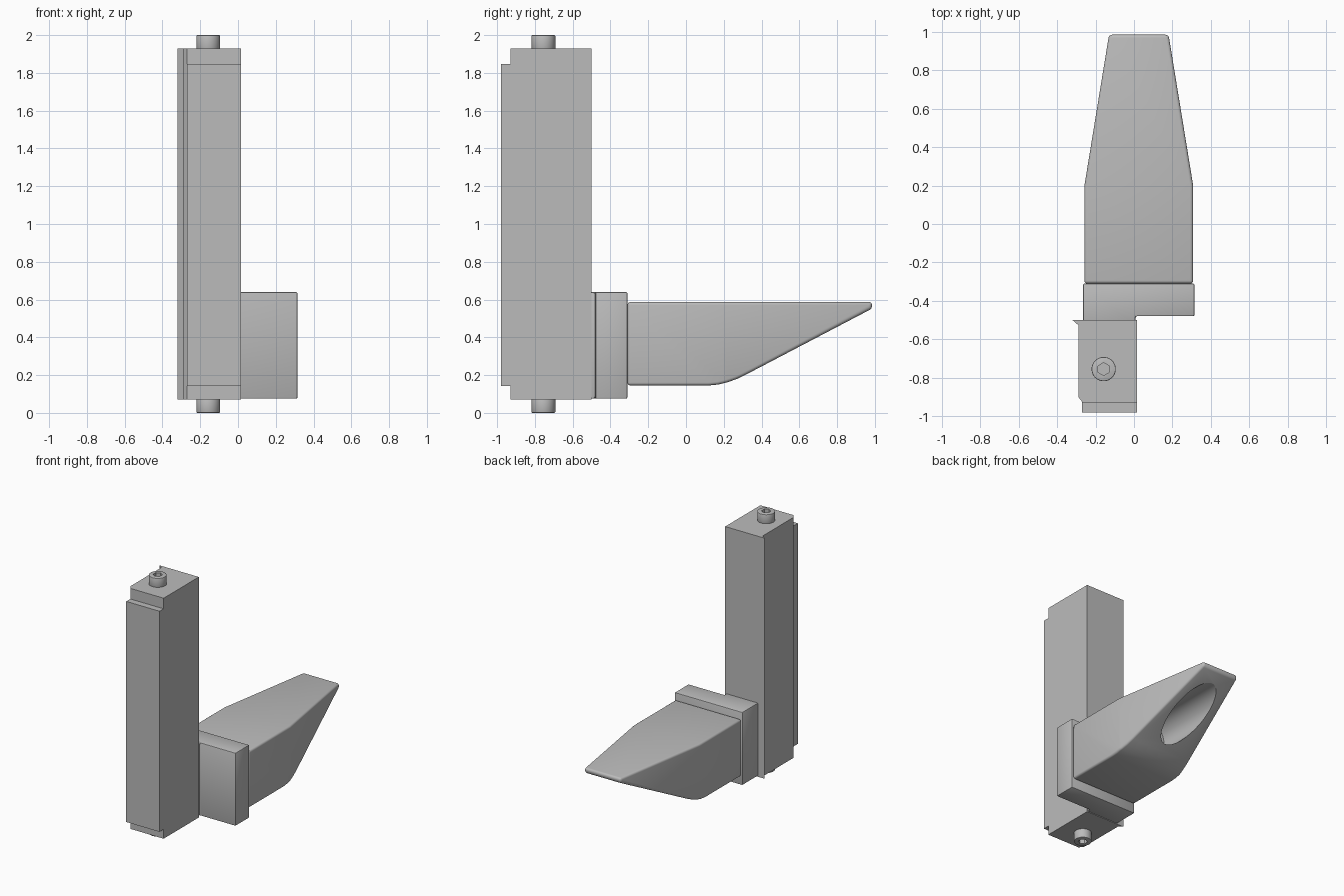
import bpy, bmesh, math
from mathutils import Matrix, Vector

cube = bpy.data.objects.get("Cube")
if cube:
    bpy.data.objects.remove(cube, do_unlink=True)

grey = bpy.data.materials.new("plain_grey")
grey.use_nodes = True
grey.diffuse_color = (0.5, 0.5, 0.5, 1)
grey.node_tree.nodes["Principled BSDF"].inputs["Base Color"].default_value = (0.5, 0.5, 0.5, 1)


def to_object(bm, name):
    bmesh.ops.recalc_face_normals(bm, faces=bm.faces[:])
    mesh = bpy.data.meshes.new(name)
    bm.to_mesh(mesh)
    bm.free()
    mesh.materials.append(grey)
    ob = bpy.data.objects.new(name, mesh)
    bpy.context.scene.collection.objects.link(ob)
    return ob


def extrude(name, points, vector):
    """Closed outline of 3D points swept along a vector."""
    bm = bmesh.new()
    face = bm.faces.new([bm.verts.new(p) for p in points])
    geom = bmesh.ops.extrude_face_region(bm, geom=[face])["geom"]
    moved = [v for v in geom if isinstance(v, bmesh.types.BMVert)]
    bmesh.ops.translate(bm, verts=moved, vec=vector)
    return to_object(bm, name)


def box(name, lo, hi):
    outline = [(lo[0], lo[1], lo[2]), (hi[0], lo[1], lo[2]),
               (hi[0], hi[1], lo[2]), (lo[0], hi[1], lo[2])]
    return extrude(name, outline, (0, 0, hi[2] - lo[2]))


def cylinder(name, centre, radius, depth, sides=48, along_y=False):
    bm = bmesh.new()
    turn = Matrix.Rotation(math.pi / 2 if along_y else 0, 4, 'X')
    bmesh.ops.create_cone(bm, cap_ends=True, segments=sides, radius1=radius,
                          radius2=radius, depth=depth,
                          matrix=Matrix.Translation(centre) @ turn)
    return to_object(bm, name)


def bevel(ob, width, segments):
    mod = ob.modifiers.new("round_edges", 'BEVEL')
    mod.width, mod.segments = width, segments
    mod.limit_method, mod.angle_limit = 'ANGLE', math.radians(30)
    mod.use_clamp_overlap = False


def cut(ob, cutter):
    mod = ob.modifiers.new("cut", 'BOOLEAN')
    mod.operation, mod.solver, mod.object = 'DIFFERENCE', 'EXACT', cutter
    cutter.hide_render = True


def finish(ob, cutters=()):
    """Bake the modifiers, drop the cutters and smooth the round faces."""
    bpy.context.view_layer.update()
    graph = bpy.context.evaluated_depsgraph_get()
    mesh = bpy.data.meshes.new_from_object(ob.evaluated_get(graph))
    ob.modifiers.clear()
    ob.data = mesh
    for c in cutters:
        bpy.data.objects.remove(c, do_unlink=True)
    bpy.ops.object.select_all(action='DESELECT')
    bpy.context.view_layer.objects.active = ob
    ob.select_set(True)
    bpy.ops.object.shade_smooth_by_angle(angle=math.radians(25))


# Upright column with a thin lip on its rear left edge
outline = [(-0.29, -0.526), (-0.29, -0.9), (-0.27, -0.925), (-0.27, -0.98),
           (0.015, -0.98), (0.015, -0.5), (-0.32, -0.5)]
column = extrude("column", [(x, y, 0.07) for x, y in outline], (0, 0, 1.86))
notches = [box("notch_cutter", (-0.5, -1.1, lo), (0.5, -0.93, hi))
           for lo, hi in ((0, 0.142), (1.848, 2))]
for n in notches:
    cut(column, n)
finish(column, notches)

# Socket-headed screws at both ends of the column
for name, z, out in (("top_screw", 1.96, 1), ("bottom_screw", 0.04, -1)):
    screw = cylinder(name, (-0.158, -0.755, z), 0.063, 0.08)
    bevel(screw, 0.005, 2)
    socket = cylinder("socket_cutter", (-0.158, -0.755, z + out * 0.04), 0.033, 0.07, 6)
    cut(screw, socket)
    finish(screw, [socket])

# Stepped mounting plate joined to the back of the column
outline = [(-0.265, -0.53), (0.008, -0.53), (0.008, -0.48), (0.315, -0.48),
           (0.315, -0.31), (-0.265, -0.31)]
plate = extrude("mounting_plate", [(x, y, 0.075) for x, y in outline], (0, 0, 0.565))
bevel(plate, 0.008, 2)
finish(plate)

# Tapered handle: side profile with a gently curved underside
profile = [(-0.31, 0.587), (-0.31, 0.145), (0.12, 0.145), (0.17, 0.15),
           (0.22, 0.162), (0.27, 0.18), (0.32, 0.204), (0.985, 0.552), (0.985, 0.587)]
handle = extrude("handle", [(-1, y, z) for y, z in profile], (2, 0, 0))
bm = bmesh.new()
bm.from_mesh(handle.data)
bmesh.ops.bisect_plane(bm, geom=bm.verts[:] + bm.edges[:] + bm.faces[:],
                       plane_co=Vector((0, 0.2, 0)), plane_no=Vector((0, 1, 0)))
for v in bm.verts:
    taper = max(0, v.co.y - 0.2) / 0.785
    v.co.x = 0.025 + math.copysign(0.283 - 0.128 * taper, v.co.x)
bm.to_mesh(handle.data)
bm.free()
bevel(handle, 0.016, 4)

# Round finger hole in the sloping underside
hole = cylinder("finger_hole_cutter", (0.025, 0.7, 0.368), 0.135, 1.0, 64, True)
cut(handle, hole)
finish(handle, [hole])
